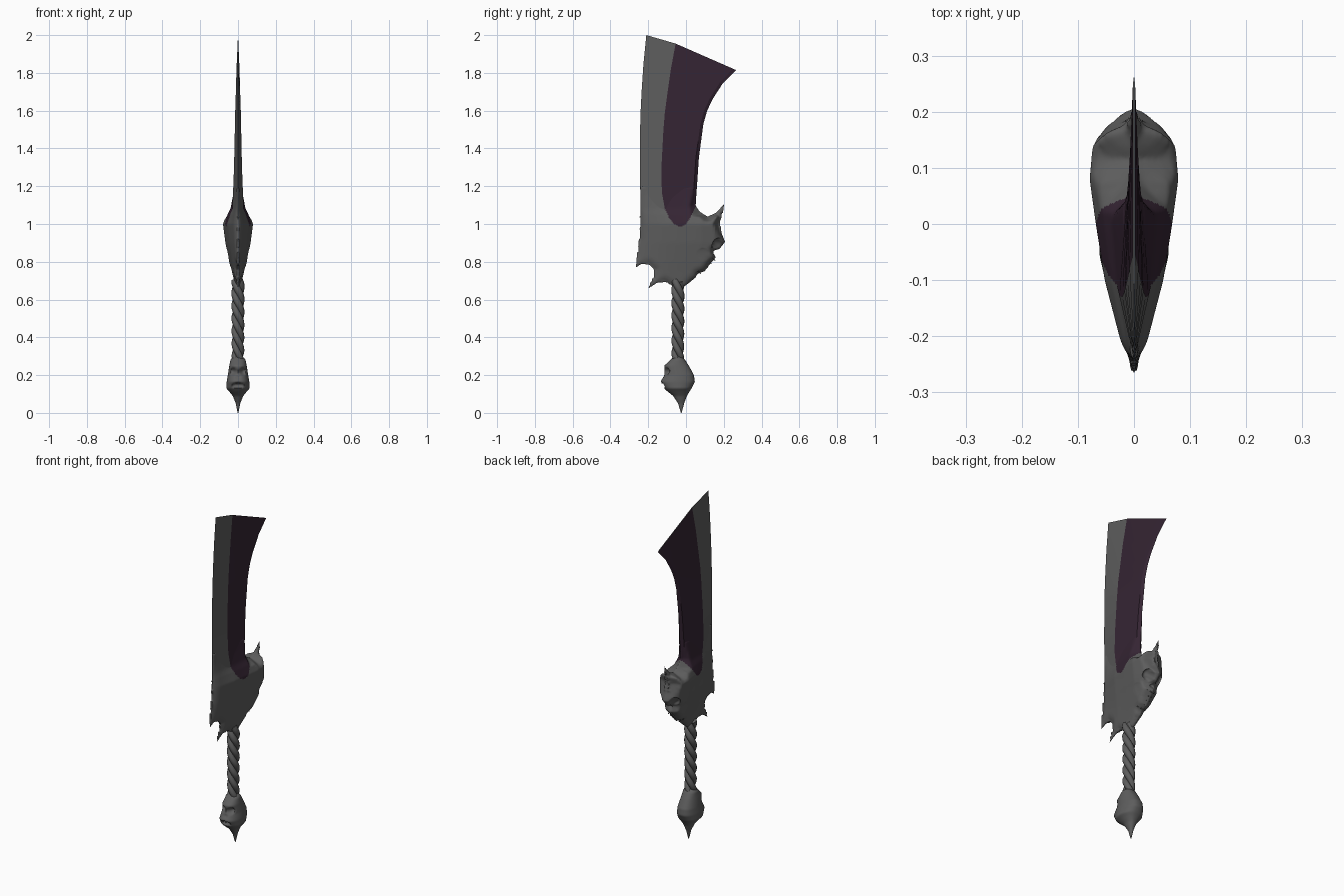
import bpy, bmesh, math
from mathutils import Vector
from mathutils.geometry import intersect_point_line

if "Cube" in bpy.data.objects:
    bpy.data.objects.remove(bpy.data.objects["Cube"])


def material(name, rgb):
    m = bpy.data.materials.new(name)
    m.diffuse_color = (*rgb, 1)
    m.use_nodes = True
    m.node_tree.nodes["Principled BSDF"].inputs["Base Color"].default_value = m.diffuse_color
    return m


GREY = material("dark steel", (0.11, 0.11, 0.11))
PURPLE = material("blackened purple", (0.035, 0.018, 0.033))


def lerp(table, t):
    """Piecewise linear lookup in [(key, value...), ...]."""
    if t <= table[0][0]:
        return table[0][1:]
    for a, b in zip(table, table[1:]):
        if t <= b[0]:
            f = (t - a[0]) / (b[0] - a[0])
            return tuple(p + (q - p) * f for p, q in zip(a[1:], b[1:]))
    return table[-1][1:]


def finish(bm, name, angle=40):
    bmesh.ops.recalc_face_normals(bm, faces=bm.faces)
    me = bpy.data.meshes.new(name)
    bm.to_mesh(me)
    bm.free()
    ob = bpy.data.objects.new(name, me)
    bpy.context.collection.objects.link(ob)
    me.materials.append(GREY)
    me.materials.append(PURPLE)
    bpy.ops.object.select_all(action='DESELECT')
    ob.select_set(True)
    bpy.context.view_layer.objects.active = ob
    bpy.ops.object.shade_smooth_by_angle(angle=math.radians(angle))
    return ob


def loft(bm, rings):
    """Skin closed rings of points; returns side faces as (face, column)."""
    rows = [[bm.verts.new(p) for p in r] for r in rings]
    n = len(rows[0])
    out = []
    for a, b in zip(rows, rows[1:]):
        for i in range(n):
            j = (i + 1) % n
            out.append((bm.faces.new((a[i], a[j], b[j], b[i])), i))
    bm.faces.new(rows[0])
    bm.faces.new(rows[-1])
    return out


def dent(verts, centre, radius, push):
    """Soft hollow pressed into a surface, mirrored across x."""
    for v in verts:
        p = Vector((abs(v.co.x), v.co.y, v.co.z))
        d = (p - Vector(centre)).length / radius
        if d < 1:
            v.co += Vector(push) * (1 - d * d)


def tooth(bm, base, tip, r):
    base, tip = Vector(base), Vector(tip)
    axis = tip - base
    rot = axis.to_track_quat('Z', 'Y').to_matrix().to_4x4()
    rot.translation = (base + tip) / 2
    bmesh.ops.create_cone(bm, cap_ends=True, segments=8, radius1=r, radius2=r * 0.25,
                          depth=axis.length, matrix=rot)


# Blade: rows of cutting edge, ridge, back (y, z) and half thickness
blade_rows = [
    (-.21, 2.0, -.055, 1.955, .265, 1.815, .002),
    (-.225, 1.85, -.08, 1.82, .195, 1.745, .008),
    (-.235, 1.70, -.10, 1.68, .14, 1.66, .012),
    (-.240, 1.60, -.112, 1.59, .112, 1.60, .015),
    (-.243, 1.50, -.12, 1.49, .092, 1.53, .017),
    (-.244, 1.30, -.13, 1.30, .068, 1.35, .021),
    (-.242, 1.17, -.128, 1.17, .058, 1.20, .026),
    (-.241, 1.08, -.112, 1.08, .05, 1.09, .030),
]
bm = bmesh.new()
rings = []
for fy, fz, ry, rz, by, bz, t in blade_rows:
    ey, ez, et = by - .016, bz + (rz - bz) * .05, max(t * .6, .002)
    rings.append([(0, fy, fz), (t, ry, rz), (et, ey, ez), (0, by, bz), (-et, ey, ez), (-t, ry, rz)])
for f, col in loft(bm, rings):
    f.material_index = 1 if 1 <= col <= 4 else 0
finish(bm, "blade", 8)

# Guard: silhouette swelled by a thickness field, then remeshed
outline = [(.056, 1.2), (-.242, 1.2), (-.24, 1.0), (-.243, .92), (-.258, .83), (-.268, .765),
           (-.235, .787), (-.195, .79), (-.165, .76), (-.168, .72), (-.203, .655), (-.15, .688),
           (-.11, .697), (-.08, .68), (-.05, .665), (-.01, .667), (.02, .69), (.05, .715),
           (.06, .735), (.10, .75), (.13, .79), (.158, .82), (.15, .86), (.178, .867),
           (.208, .905), (.19, .95), (.175, 1.0), (.186, 1.04), (.208, 1.117), (.16, 1.062),
           (.115, 1.04), (.075, 1.065), (.05, 1.1)]
width_z = [(.64, .022), (.70, .026), (.75, .036), (.80, .047), (.85, .057), (.90, .067),
           (1.0, .080), (1.05, .062), (1.08, .046), (1.15, .030), (1.2, .020)]
width_y = [(-.27, .12), (-.2, .33), (-.1, .66), (0, .86), (.08, 1), (.15, .92), (.2, .55)]
edges = [(Vector((0, *outline[i])), Vector((0, *outline[(i + 1) % len(outline)])))
         for i in range(1, len(outline))]


def edge_distance(p):
    best = 1
    for a, b in edges:
        q, f = intersect_point_line(p, a, b)
        q = a if f < 0 else b if f > 1 else q
        best = min(best, (p - q).length)
    return best


bm = bmesh.new()
bm.faces.new([bm.verts.new((0, y, z)) for y, z in outline])
bmesh.ops.triangulate(bm, faces=bm.faces)
for axis, start, count in ((1, -.27, 40), (2, .65, 46)):
    for i in range(count):
        co, no = Vector((0, 0, 0)), Vector((0, 0, 0))
        co[axis], no[axis] = start + i * .012 + .0037, 1
        bmesh.ops.bisect_plane(bm, geom=bm.verts[:] + bm.edges[:] + bm.faces[:],
                               plane_co=co, plane_no=no, dist=1e-5)
dup = bmesh.ops.duplicate(bm, geom=bm.verts[:] + bm.edges[:] + bm.faces[:])
back = {g for g in dup['geom'] if isinstance(g, bmesh.types.BMVert)}
for v in bm.verts:
    if v.is_boundary:
        continue
    d = edge_distance(v.co)
    w = lerp(width_z, v.co.z)[0] * lerp(width_y, v.co.y)[0]
    k = min(d / .04, 1)
    w *= math.sqrt(1 - (1 - k) ** 2)
    w = max(min(w, d * (1.2 if v.co.z > 1.04 else 2.5)), min(d, .007))
    v.co.x = -w if v in back else w
bmesh.ops.remove_doubles(bm, verts=bm.verts, dist=1e-5)
guard = finish(bm, "guard")
mod = guard.modifiers.new("remesh", 'REMESH')
mod.mode, mod.voxel_size, mod.use_smooth_shade = 'VOXEL', .005, True
sm = guard.modifiers.new("smooth", 'SMOOTH')
sm.factor, sm.iterations = .5, 3
for m in [m.name for m in guard.modifiers]:
    bpy.ops.object.modifier_apply(modifier=m)

# Skull hollows on the guard: eyes, nose, cheeks
vs = guard.data.vertices
dent(vs, (.036, .165, .895), .034, (-.004, -.026, .022))
dent(vs, (0, .155, .845), .016, (0, -.014, .012))
dent(vs, (.05, .09, .84), .035, (0, -.01, .01))

# Purple panel continues down the guard to a rounded point
ridge = [(.985, -.03), (1.0, -.062), (1.03, -.088), (1.08, -.111), (1.17, -.128), (1.3, -.13)]
rear = [(.985, -.03), (1.0, .0), (1.04, .025), (1.09, .05), (1.1, .3)]
for p in guard.data.polygons:
    y, z = p.center.y, p.center.z
    p.material_index = int(z > .985 and lerp(ridge, z)[0] < y < lerp(rear, z)[0])

# Teeth along the guard jaw
bm = bmesh.new()
for i in range(5):
    f = i / 4
    y, z = .065 + .075 * f, .745 + .07 * f
    for x in (-.026, -.009, .009, .026):
        s = .012 if abs(x) > .01 else 0
        tooth(bm, (x, y - .02 - s, z + .02 + s), (x, y + .014 - s, z - .008 + s), .008)
finish(bm, "guard_teeth")

# Grip: three twisted strands
for s in range(3):
    cu = bpy.data.curves.new("grip_strand", 'CURVE')
    cu.dimensions, cu.bevel_depth, cu.bevel_resolution, cu.use_fill_caps = '3D', .0185, 3, True
    sp = cu.splines.new('POLY')
    n = 60
    sp.points.add(n)
    for i in range(n + 1):
        z = .27 + .43 * i / n
        a = s * math.tau / 3 - math.tau * z / .2
        sp.points[i].co = (.017 * math.cos(a), -.043 + .017 * math.sin(a), z, 1)
        sp.points[i].radius = .9 + .1 * i / n
    sp.use_smooth = True
    cu.materials.append(GREY)
    ob = bpy.data.objects.new("grip_strand_%d" % (s + 1), cu)
    bpy.context.collection.objects.link(ob)
    bpy.ops.object.select_all(action='DESELECT')
    ob.select_set(True)
    bpy.context.view_layer.objects.active = ob
    bpy.ops.object.convert(target='MESH')

# Pommel: lofted skull with a bottom spike (z, front y, back y, half width)
profile = [(0, -.027, -.023, .002), (.05, -.042, -.010, .012), (.09, -.068, .005, .028),
           (.115, -.10, .02, .048), (.13, -.115, .03, .062), (.165, -.135, .047, .060),
           (.2, -.115, .042, .054), (.25, -.115, .015, .046), (.285, -.078, -.008, .039),
           (.3, -.06, -.025, .018)]
rings = []
for i in range(49):
    z = .3 * i / 48
    y0, y1, rx = lerp(profile, z)
    ring = []
    for k in range(40):
        a = math.tau * k / 40
        c, s = math.cos(a), math.sin(a)
        c = math.copysign(abs(c) ** .8, c)
        ring.append((rx * c, (y0 + y1) / 2 + (y1 - y0) / 2 * s, z))
    rings.append(ring)
bm = bmesh.new()
loft(bm, rings)
dent(bm.verts, (.024, -.105, .22), .022, (0, .026, 0))
dent(bm.verts, (0, -.12, .185), .011, (0, .014, 0))
dent(bm.verts, (0, -.125, .15), .02, (0, .018, 0))
dent(bm.verts, (.016, -.12, .148), .016, (0, .016, 0))
finish(bm, "pommel", 60)

# Pommel teeth
bm = bmesh.new()
for x in (-.024, -.008, .008, .024):
    tooth(bm, (x, -.09, .172), (x, -.138 + abs(x), .156), .008)
finish(bm, "pommel_teeth")
